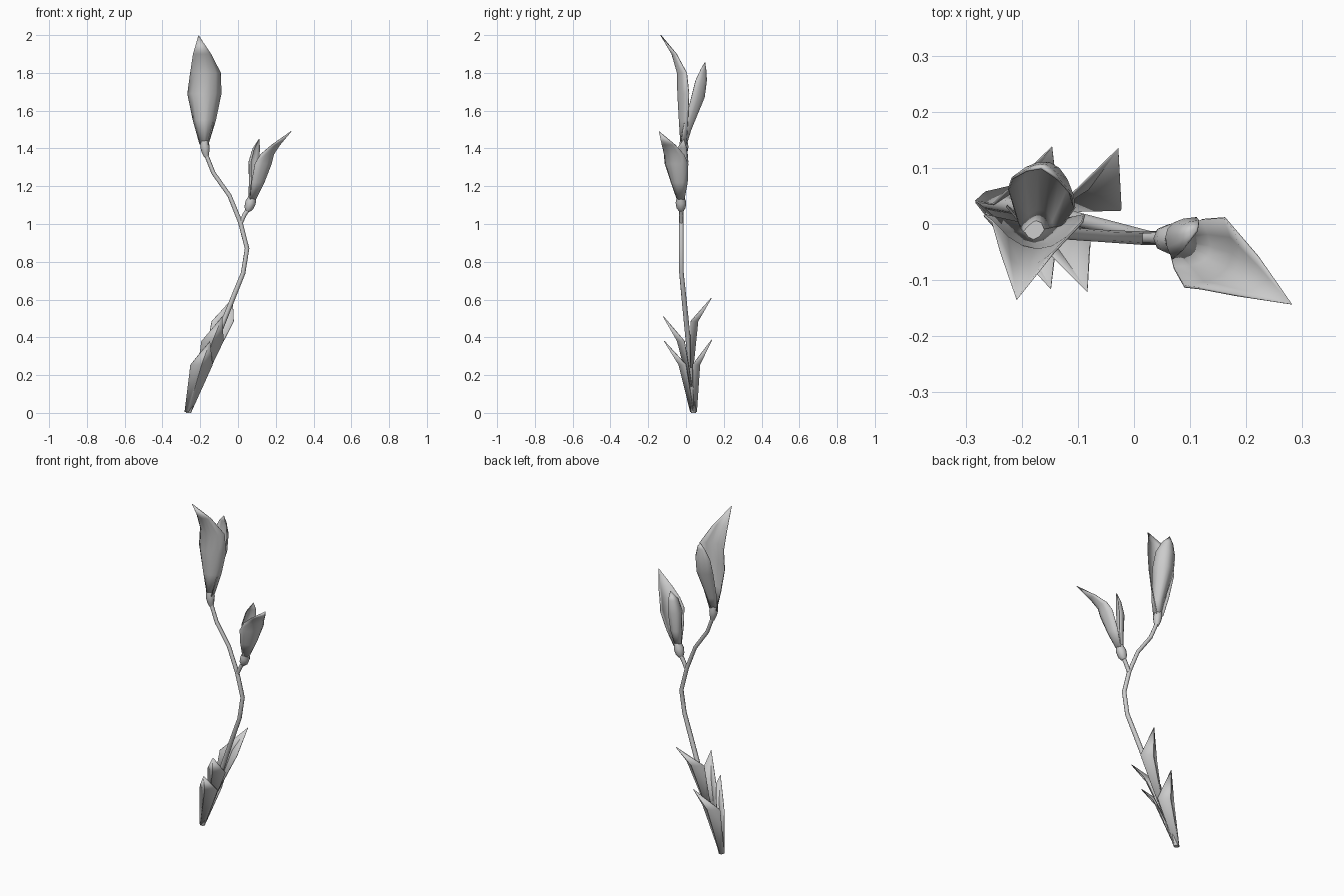
import bpy, bmesh, math
from mathutils import Vector

if "Cube" in bpy.data.objects:
    bpy.data.objects.remove(bpy.data.objects["Cube"])


def finish(bm, name, angle, thickness=0):
    bmesh.ops.remove_doubles(bm, verts=bm.verts, dist=0.0003)
    bmesh.ops.recalc_face_normals(bm, faces=bm.faces)
    mesh = bpy.data.meshes.new(name)
    bm.to_mesh(mesh)
    bm.free()
    ob = bpy.data.objects.new(name, mesh)
    bpy.context.collection.objects.link(ob)
    bpy.ops.object.select_all(action='DESELECT')
    ob.select_set(True)
    bpy.context.view_layer.objects.active = ob
    bpy.ops.object.shade_smooth_by_angle(angle=math.radians(angle))
    if thickness:
        mod = ob.modifiers.new("thickness", 'SOLIDIFY')
        mod.thickness = thickness
        mod.offset = 0
    return ob


def loft(bm, rings, closed):
    rows = [[bm.verts.new(p) for p in r] for r in rings]
    n = len(rows[0])
    for a, b in zip(rows, rows[1:]):
        for i in range(n if closed else n - 1):
            j = (i + 1) % n
            bm.faces.new((a[i], a[j], b[j], b[i]))
    if closed:
        bm.faces.new(rows[0][::-1])
        bm.faces.new(rows[-1])


def tube(name, path, sides=8):
    """Round tube through (x, y, z, radius) points."""
    pts = [Vector(p[:3]) for p in path]
    rings = []
    for i, p in enumerate(pts):
        d = (pts[min(i + 1, len(pts) - 1)] - pts[max(i - 1, 0)]).normalized()
        if i == 0 and p.z == 0:
            d = Vector((0, 0, 1))
        u = Vector((0, 1, 0)).cross(d).normalized()
        v = d.cross(u)
        rings.append([p + path[i][3] * (u * math.cos(t) + v * math.sin(t))
                      for t in (2 * math.pi * k / sides for k in range(sides))])
    bm = bmesh.new()
    loft(bm, rings, True)
    return finish(bm, name, 50)


def blade(name, heading, sections, segs, angle):
    """Cupped blade; sections are (x, y, z, half width, cup depth)."""
    h = math.radians(heading)
    out = Vector((math.cos(h), math.sin(h), 0))
    side = Vector((-out.y, out.x, 0))
    rings = []
    for x, y, z, w, cup in sections:
        us = [2 * k / segs - 1 for k in range(segs + 1)]
        rings.append([Vector((x, y, z)) + side * w * u + out * cup * (1 - u * u) for u in us])
    bm = bmesh.new()
    loft(bm, rings, False)
    return finish(bm, name, angle, 0.004)


# Stem and side branch
tube("stem", [(-.262, .04, 0, .014), (-.15, .02, .3, .014), (-.03, -.01, .6, .013),
              (.027, -.024, .74, .012), (.048, -.025, .87, .012), (.012, -.025, 1.01, .012),
              (-.045, -.022, 1.15, .011), (-.13, -.016, 1.27, .011), (-.17, -.012, 1.37, .011)])
tube("branch", [(.012, -.025, 1.0, .011), (.035, -.025, 1.05, .011), (.06, -.025, 1.09, .012)])

# Swollen flower bases
tube("upper_calyx", [(-.168, -.012, 1.355, .012), (-.172, -.012, 1.38, .02),
                     (-.175, -.012, 1.41, .025), (-.179, -.012, 1.44, .02)])
tube("lower_calyx", [(.05, -.025, 1.07, .014), (.057, -.026, 1.085, .024),
                     (.067, -.027, 1.115, .028), (.078, -.029, 1.145, .02)])

# Upper flower
blade("upper_front_petal", -90, [
    (-.18, .002, 1.42, .022, .03), (-.178, .01, 1.55, .06, .046), (-.178, .016, 1.69, .089, .06),
    (-.172, .004, 1.8, .08, .05), (-.19, -.05, 1.9, .047, .025), (-.209, -.134, 2.0, 0, 0)], 6, 60)
blade("upper_back_petal", 74, [
    (-.178, -.022, 1.42, .02, .025), (-.172, -.008, 1.5, .035, .036), (-.165, .045, 1.67, .061, .054),
    (-.163, .066, 1.76, .056, .044), (-.163, .087, 1.82, .03, .018), (-.165, .1, 1.855, 0, 0)], 6, 60)

# Lower flower
blade("lower_front_petal", -30, [
    (.074, -.028, 1.13, .022, .02), (.096, -.035, 1.22, .05, .044), (.125, -.05, 1.32, .071, .052),
    (.15, -.063, 1.37, .06, .038), (.2, -.092, 1.42, .04, .018), (.281, -.143, 1.49, 0, 0)], 6, 60)
blade("lower_back_petal", 150, [
    (.072, -.03, 1.13, .018, .016), (.085, -.028, 1.22, .032, .026), (.091, -.026, 1.33, .042, .034),
    (.101, -.021, 1.4, .03, .022), (.112, -.012, 1.45, 0, 0)], 6, 60)

# Base leaves: stem position, facing side, height of widest part and tip
for name, x, y, z, s, wide, tip in (
        ("front_lower_leaf", -.265, .04, .005, -1, (-.193, 0, .255), (-.148, -.115, .38)),
        ("back_lower_leaf", -.265, .04, .005, 1, (-.193, .035, .255), (-.146, .137, .388)),
        ("front_upper_leaf", -.21, .032, .14, -1, (-.135, -.008, .38), (-.083, -.12, .51)),
        ("back_upper_leaf", -.165, .022, .24, 1, (-.081, .025, .485), (-.028, .134, .608))):
    blade(name, 90 * s, [(x, y, z, .017, .016), (*wide, .058, .038), (*tip, 0, 0)], 2, 30)
